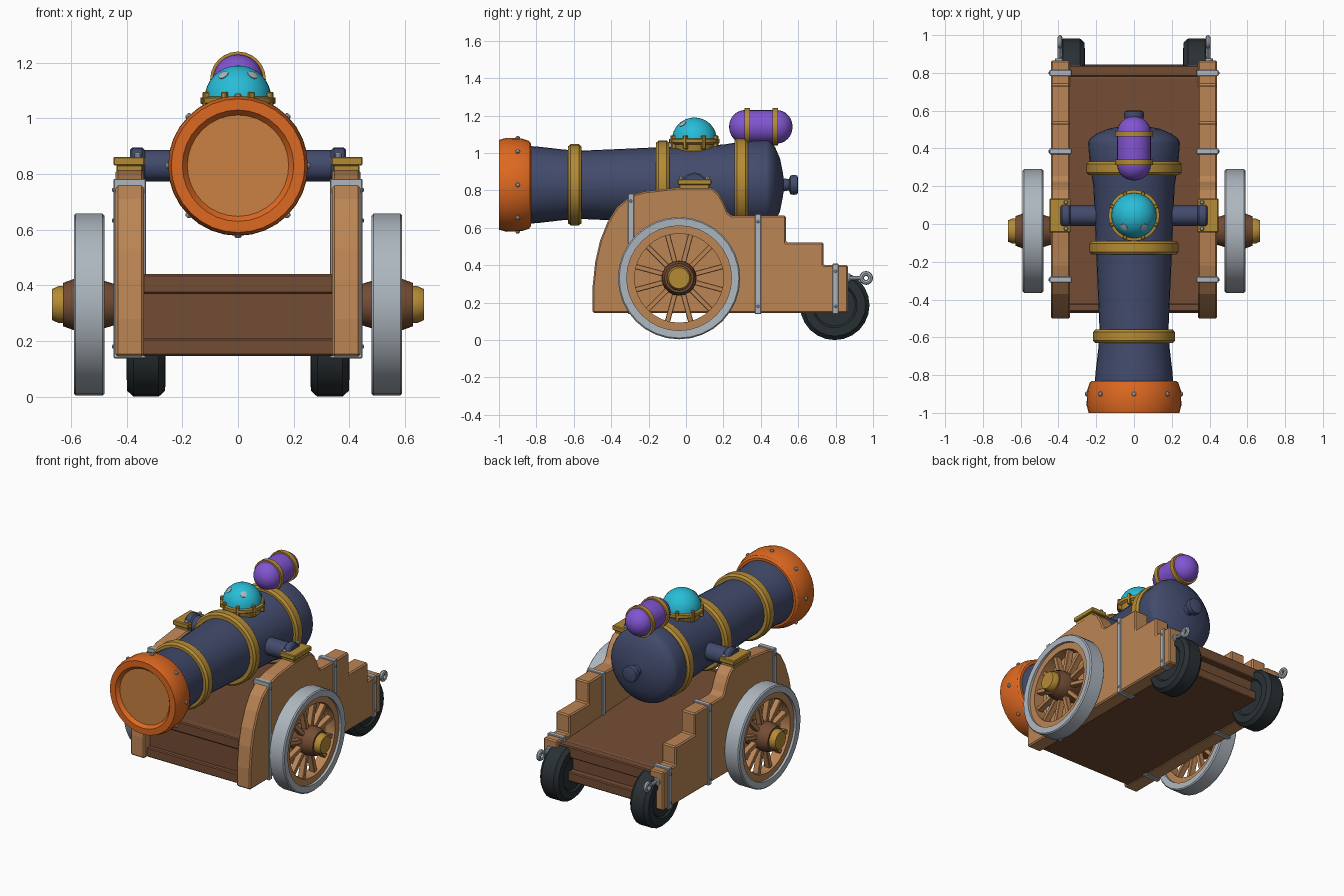
import bpy, bmesh, math
from mathutils import Matrix, Vector

if "Cube" in bpy.data.objects:
    bpy.data.objects.remove(bpy.data.objects["Cube"])

def material(name, rgb):
    m = bpy.data.materials.new(name)
    m.diffuse_color = (*rgb, 1)
    m.use_nodes = True
    m.node_tree.nodes["Principled BSDF"].inputs["Base Color"].default_value = m.diffuse_color
    return m

NAVY = material("navy iron", (.055, .07, .15))
ORANGE = material("orange", (.73, .14, .015))
PLUG = material("light orange", (.59, .22, .055))
GOLD = material("gold", (.46, .26, .035))
WOOD = material("wood", (.50, .235, .09))
BROWN = material("dark wood", (.17, .072, .034))
STEEL = material("steel", (.42, .47, .52))
RUBBER = material("black rubber", (.022, .03, .034))
CYAN = material("cyan", (.021, .51, .68))
PURPLE = material("purple", (.22, .09, .64))

def finish(name, bm, mat, matrix=None, smooth=True, bevel=0):
    bmesh.ops.remove_doubles(bm, verts=bm.verts, dist=1e-5)
    if matrix:
        bm.transform(matrix)
    bmesh.ops.recalc_face_normals(bm, faces=bm.faces)
    me = bpy.data.meshes.new(name)
    bm.to_mesh(me)
    bm.free()
    me.materials.append(mat)
    ob = bpy.data.objects.new(name, me)
    bpy.context.collection.objects.link(ob)
    if bevel:
        b = ob.modifiers.new("bevel", 'BEVEL')
        b.width, b.segments = bevel, 1
    if smooth:
        bpy.ops.object.select_all(action='DESELECT')
        ob.select_set(True)
        bpy.context.view_layer.objects.active = ob
        bpy.ops.object.shade_smooth_by_angle(angle=math.radians(32))
    return ob

AXES = {'x': lambda a, b, t: (t, a, b), 'y': lambda a, b, t: (a, t, b), 'z': lambda a, b, t: (a, b, t)}

def lathe(name, profile, axis, mat, loc=(0, 0, 0), segs=32, closed=False, matrix=None):
    """Revolve (radius, distance along axis) points around the axis."""
    bm = bmesh.new()
    rings = []
    for r, t in profile:
        if r == 0:
            rings.append([bm.verts.new(AXES[axis](0, 0, t))] * segs)
        else:
            rings.append([bm.verts.new(AXES[axis](r * math.cos(k * math.tau / segs), r * math.sin(k * math.tau / segs), t))
                          for k in range(segs)])
    pairs = list(zip(rings, rings[1:])) + ([(rings[-1], rings[0])] if closed else [])
    for a, b in pairs:
        for k in range(segs):
            j = (k + 1) % segs
            quad = list(dict.fromkeys((a[k], a[j], b[j], b[k])))
            if len(quad) > 2:
                bm.faces.new(quad)
    return finish(name, bm, mat, matrix or Matrix.Translation(loc))

def box(name, lo, hi, mat, bevel=0, matrix=None):
    bm = bmesh.new()
    bmesh.ops.create_cube(bm, size=1)
    for v in bm.verts:
        v.co = Vector([lo[i] + (hi[i] - lo[i]) * (v.co[i] + .5) for i in range(3)])
    return finish(name, bm, mat, matrix, smooth=False, bevel=bevel)

def side_box(name, s, lo, hi, mat, bevel=0):
    return box(name, (min(s * lo[0], s * hi[0]), *lo[1:]), (max(s * lo[0], s * hi[0]), *hi[1:]), mat, bevel)

def extrude(name, outline, x0, x1, mat, bevel=0):
    """Extrude a (y, z) outline from x0 to x1."""
    bm = bmesh.new()
    f = bm.faces.new([bm.verts.new((x0, y, z)) for y, z in outline])
    g = bmesh.ops.extrude_face_region(bm, geom=[f])
    for v in g['geom']:
        if isinstance(v, bmesh.types.BMVert):
            v.co.x = x1
    return finish(name, bm, mat, smooth=False, bevel=bevel)

def stud(name, pos, direction, r, h, mat):
    q = Vector(direction).to_track_quat('Z', 'Y').to_matrix().to_4x4()
    lathe(name, [(0, -h), (r, -h), (r, h * .5), (r * .6, h), (0, h)], 'z', mat, segs=10,
          matrix=Matrix.Translation(pos) @ q)

Z = .83  # barrel axis height

# barrel with domed breech and rear knob
lathe("barrel", [(0, -.9), (.205, -.9), (.207, -.83), (.203, -.78), (.188, -.65), (.183, -.55), (.2, -.16),
                 (.215, .2), (.235, .32), (.243, .43), (.235, .45), (.2, .477), (.14, .503), (.07, .517), (.035, .522),
                 (.03, .55), (.05, .558), (.054, .575), (.05, .595), (.035, .6), (0, .6)], 'y', NAVY, (0, 0, Z))
# muzzle ring, plug and studs
lathe("muzzle_ring", [(.2, -1), (.24, -1), (.251, -.96), (.248, -.88), (.235, -.84), (.222, -.83), (.18, -.83), (.18, -.975)],
      'y', ORANGE, (0, 0, Z), closed=True)
lathe("muzzle_plug", [(0, -.978), (.182, -.978), (.182, -.9), (0, -.9)], 'y', PLUG, (0, 0, Z))
for k in range(8):
    a = k * math.tau / 8
    d = Vector((math.cos(a), 0, math.sin(a)))
    stud("muzzle_stud", d * .25 + Vector((0, -.9, Z)), d, .012, .01, STEEL)
# barrel hoops
for y, r in ((-.595, .217), (-.125, .236), (.295, .252)):
    lathe("barrel_hoop", [(.17, y - .036), (r - .012, y - .036), (r, y - .022), (r, y + .022), (r - .012, y + .036), (.17, y + .036)],
          'y', GOLD, (0, 0, Z), closed=True)

# glass dome on its gold seat with claws
C = Vector((0, .045, 1.07))
lathe("dome_seat", [(0, -.06), (.11, -.06), (.118, -.025), (.135, -.015), (.135, .004), (.118, .008), (0, .008)], 'z', GOLD, C)
lathe("glass_dome", [(.12 * math.cos(k * math.pi / 16), .12 * math.sin(k * math.pi / 16)) for k in range(8)] + [(0, .12)],
      'z', CYAN, C)
for k in range(8):
    m = Matrix.Translation(C) @ Matrix.Rotation((k + .5) * math.tau / 8, 4, 'Z')
    box("dome_claw", (.108, -.01, -.05), (.136, .01, .025), GOLD, .004, m)
for s in (1, -1):
    d = Vector((s * .055, -.065, .09)).normalized()
    stud("dome_glint", C + d * .119, d, .02, .003, STEEL)

# purple canister with gold bands
cap = [(0, .23)] + [(.09 * math.sin(a), .315 - .085 * math.cos(a)) for a in (math.pi * k / 12 for k in range(1, 7))]
cap += [(r, .8 - y) for r, y in reversed(cap)]
lathe("canister", cap, 'y', PURPLE, (0, 0, 1.14), 24)
for y in (.327, .478):
    lathe("canister_band", [(.08, y - .015), (.1, y - .015), (.1, y + .015), (.08, y + .015)], 'y', GOLD, (0, 0, 1.14), 24, True)

# carriage bed between the cheeks
extrude("bed", [(-.44, .15), (.80, .15), (.80, .36), (.77, .375), (-.42, .44), (-.44, .43)], -.345, .345, BROWN)
box("bed_base", (-.345, -.47, .147), (.345, .845, .21), BROWN, .006)
box("bed_rear_rail", (-.345, .78, .30), (.345, .84, .375), BROWN, .006)
box("bed_front_rail", (-.345, -.465, .37), (.345, -.42, .44), BROWN, .006)

cheek = [(-.5, .145), (.866, .145), (.866, .40), (.735, .40), (.735, .522), (.535, .522), (.535, .665), (.245, .665),
         (.225, .68), (.205, .73), (.18, .775), (.14, .815), (-.05, .815), (-.13, .805), (-.22, .795), (-.29, .775),
         (-.37, .71), (-.42, .63), (-.46, .53), (-.485, .42), (-.5, .28)]
for s, side in ((1, "right"), (-1, "left")):
    # stepped cheek and steel straps
    extrude(side + "_cheek", cheek, s * .338, s * .44, WOOD, .008)
    for y, top in ((-.295, .783), (.385, .673), (.8, .408)):
        side_box(side + "_strap", s, (.331, y - .016, .138), (.447, y + .016, top), STEEL, .003)
        for z in (.18, top - .04):
            stud(side + "_strap_rivet", (s * .447, y, z), (s, 0, 0), .008, .005, STEEL)
    # trunnion, saddle and bolts
    lathe(side + "_trunnion", [(0, s * .15), (.056, s * .15), (.056, s * .335), (.066, s * .345), (.066, s * .38), (.058, s * .388), (0, s * .388)],
          'x', NAVY, (0, .045, Z), 20)
    side_box(side + "_saddle", s, (.335, -.045, .83), (.448, .135, .862), GOLD, .005)
    side_box(side + "_saddle_foot", s, (.343, -.035, .80), (.437, .125, .832), GOLD, .004)
    for y in (-.025, .115):
        stud(side + "_saddle_bolt", (s * .36, y, .866), (0, 0, 1), .012, .012, STEEL)

    # spoked front wheel
    W = (0, -.037, .331)
    lathe(side + "_tyre", [(.28, s * .482), (.32, s * .48), (.327, s * .487), (.327, s * .583), (.32, s * .59), (.28, s * .588)],
          'x', STEEL, W, 32, True)
    lathe(side + "_wheel_rim", [(.238, s * .5), (.285, s * .5), (.285, s * .572), (.238, s * .572)], 'x', WOOD, W, 32, True)
    for k in range(12):
        m = Matrix.Translation(W) @ Matrix.Rotation((k + .5) * math.tau / 12, 4, 'X')
        x = s * .536
        box(side + "_spoke", (x - .02, -.014, .06), (x + .02, .014, .25), WOOD, .003, m)
    lathe(side + "_hub", [(0, s * .43), (.07, s * .43), (.085, s * .48), (.094, s * .54), (.092, s * .59), (.078, s * .628), (0, s * .628)],
          'x', BROWN, W, 20)
    lathe(side + "_hub_cap", [(0, s * .62), (.066, s * .62), (.066, s * .645), (.056, s * .668), (0, s * .668)], 'x', GOLD, W, 16)

    # solid rear wheel
    R = (0, .795, .186)
    lathe(side + "_rear_wheel", [(0, s * .27), (.11, s * .27), (.12, s * .26), (.165, s * .262), (.186, s * .285), (.186, s * .375),
                                 (.165, s * .398), (.12, s * .4), (.11, s * .39), (0, s * .39)], 'x', RUBBER, R, 24)
    # towing eye at the back of each cheek
    lathe(side + "_eye_plate", [(0, .86), (.025, .86), (.025, .876), (0, .876)], 'y', STEEL, (s * .392, 0, .332), 12)
    lathe(side + "_eye_shank", [(0, .86), (.012, .86), (.012, .945), (0, .945)], 'y', STEEL, (s * .392, 0, .332), 10)
    ring = [(.024 + .013 * math.cos(k * math.tau / 8), .013 * math.sin(k * math.tau / 8)) for k in range(8)]
    lathe(side + "_towing_eye", ring, 'x', STEEL, (s * .392, .963, .332), 16, True)
